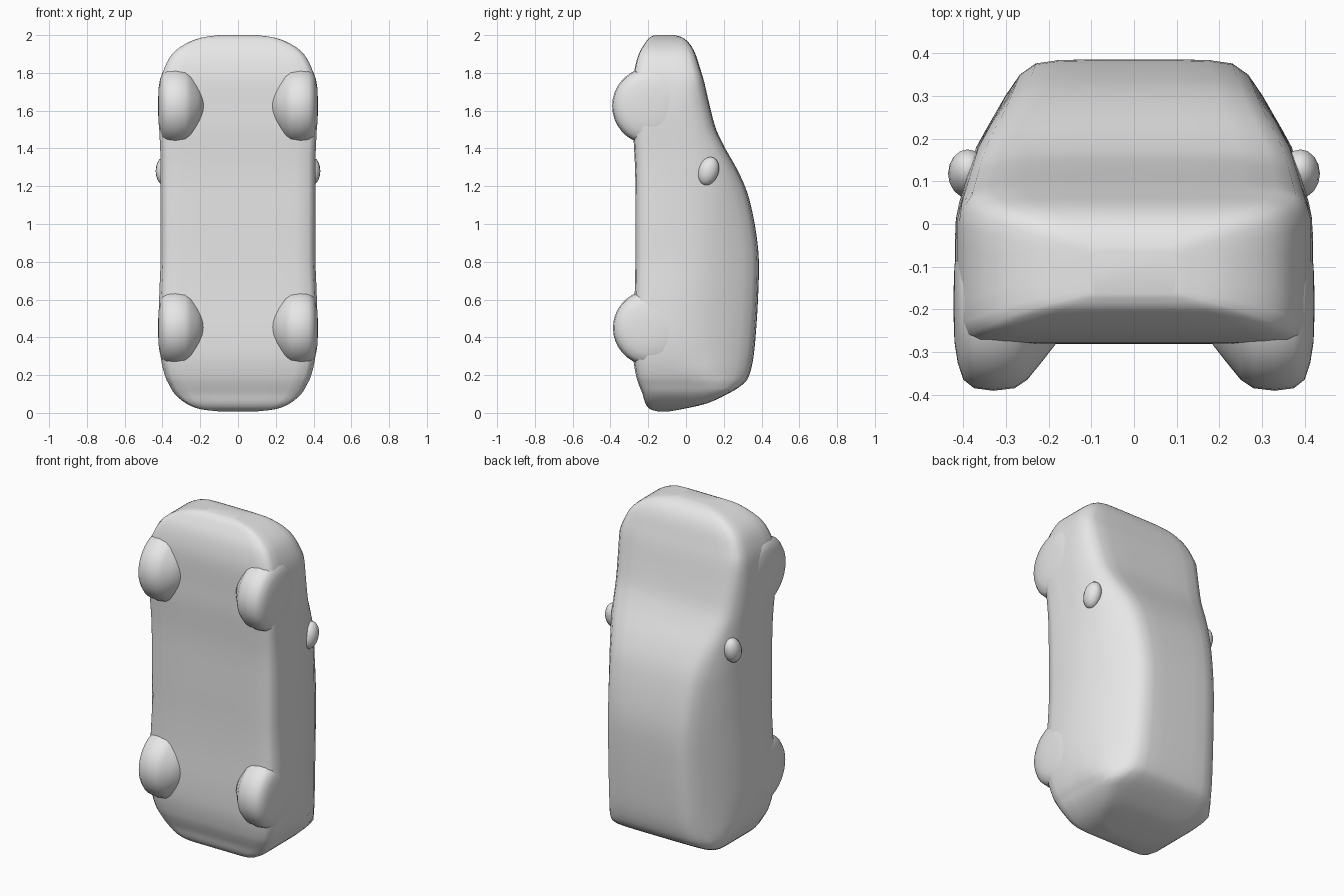
import bpy, bmesh, math
from mathutils import Vector

cube = bpy.data.objects.get("Cube")
if cube:
    bpy.data.objects.remove(cube, do_unlink=True)

# Single plain grey material
grey = bpy.data.materials.new("plain grey")
grey.use_nodes = True
grey.diffuse_color = (0.8, 0.8, 0.8, 1)
grey.node_tree.nodes["Principled BSDF"].inputs["Base Color"].default_value = (0.8, 0.8, 0.8, 1)


def finish(name, bm):
    bmesh.ops.recalc_face_normals(bm, faces=bm.faces)
    for f in bm.faces:
        f.smooth = True
    me = bpy.data.meshes.new(name)
    bm.to_mesh(me)
    bm.free()
    me.materials.append(grey)
    ob = bpy.data.objects.new(name, me)
    bpy.context.scene.collection.objects.link(ob)
    return ob


def loft(bm, rings, caps=True):
    """Skin a list of closed rings of points."""
    vs = [[bm.verts.new(p) for p in ring] for ring in rings]
    n = len(vs[0])
    for a, b in zip(vs, vs[1:]):
        for i in range(n):
            j = (i + 1) % n
            bm.faces.new((a[i], a[j], b[j], b[i]))
    if caps:
        bm.faces.new(vs[0])
        bm.faces.new(vs[-1])


def catmull(rows, steps):
    """Smooth a list of value tuples with a Catmull-Rom spline."""
    out = []
    for i in range(len(rows) - 1):
        p = [Vector(rows[max(0, min(len(rows) - 1, i + k))]) for k in (-1, 0, 1, 2)]
        for s in range(steps):
            t = s / steps
            out.append(0.5 * (2 * p[1] + (p[2] - p[0]) * t
                              + (2 * p[0] - 5 * p[1] + 4 * p[2] - p[3]) * t ** 2
                              + (3 * p[1] - p[0] - 3 * p[2] + p[3]) * t ** 3))
    return out + [Vector(rows[-1])]


# Width limit of the cabin sides, narrowing towards the roof
TAPER = [(-1, 0.43), (0.0, 0.42), (0.05, 0.41), (0.18, 0.37), (0.28, 0.315), (0.35, 0.285), (0.4, 0.265)]


def taper(y):
    for (y0, w0), (y1, w1) in zip(TAPER, TAPER[1:]):
        if y <= y1:
            return w0 + (w1 - w0) * (y - y0) / (y1 - y0)
    return TAPER[-1][1]


# Half cross-section: width fraction, height fraction from belly to roof
SECTION = [(0, 0), (0.4, 0), (0.75, 0.0), (0.91, 0.012), (0.97, 0.045), (1, 0.13), (1, 0.3), (1, 0.45),
           (1, 0.6), (1, 0.75), (0.985, 0.87), (0.94, 0.945), (0.84, 0.985), (0.65, 0.997), (0.35, 1.0), (0, 1.0)]

# Body stations along the length: z, belly y, top y, half width
STATIONS = [(0.008, -0.15, -0.09, 0.10), (0.02, -0.19, -0.02, 0.20), (0.05, -0.215, 0.11, 0.275),
            (0.10, -0.23, 0.22, 0.335), (0.15, -0.25, 0.30, 0.365), (0.20, -0.265, 0.335, 0.388),
            (0.30, -0.28, 0.358, 0.41), (0.45, -0.28, 0.372, 0.42), (0.62, -0.272, 0.382, 0.417),
            (0.80, -0.268, 0.386, 0.41), (0.95, -0.268, 0.372, 0.41), (1.10, -0.268, 0.343, 0.41),
            (1.20, -0.268, 0.312, 0.41), (1.30, -0.27, 0.265, 0.41), (1.40, -0.275, 0.208, 0.412),
            (1.50, -0.28, 0.16, 0.417), (1.62, -0.28, 0.127, 0.42), (1.75, -0.28, 0.097, 0.41),
            (1.83, -0.27, 0.073, 0.388), (1.90, -0.25, 0.05, 0.348), (1.95, -0.222, 0.023, 0.285),
            (1.985, -0.195, -0.015, 0.20), (2.0, -0.165, -0.06, 0.10)]

# Car body, standing on its tail
rings = []
for z, yb, yt, w in [tuple(v) for v in catmull(STATIONS, 3)]:
    half = []
    for fx, fy in SECTION:
        y = yb + (yt - yb) * fy
        half.append((fx * min(w, taper(y)), y))
    ring = half + [(-x, y) for x, y in half[-2:0:-1]]
    rings.append([(x, y, z) for x, y in ring])
bm = bmesh.new()
loft(bm, rings)
finish("car_body", bm)

# Wheels: rounded tyre profile (x, radius) turned about the axle
TYRE = [(0.18, 0.09), (0.215, 0.135), (0.25, 0.178), (0.28, 0.198), (0.33, 0.204), (0.375, 0.198),
        (0.40, 0.178), (0.413, 0.14), (0.421, 0.09), (0.423, 0.03)]


def wheel(name, side, z, scale):
    bm = bmesh.new()
    n = 36
    loft(bm, [[(side * x, -0.187 + r * scale * math.cos(math.tau * k / n),
                z + r * scale * math.sin(math.tau * k / n)) for k in range(n)] for x, r in TYRE])
    finish(name, bm)


# Wing mirrors: flattened rounded pods
def wing_mirror(name, side):
    bm = bmesh.new()
    bmesh.ops.create_uvsphere(bm, u_segments=16, v_segments=10, radius=1)
    for v in bm.verts:
        x, y, z = v.co
        v.co = (side * (0.39 + 0.046 * x), 0.118 + 0.056 * y + 0.012 * z, 1.28 + 0.075 * z)
    finish(name, bm)


for side, label in ((1, "left"), (-1, "right")):
    wheel("front_wheel_" + label, side, 1.625, 1.0)
    wheel("rear_wheel_" + label, side, 0.45, 0.98)
    wing_mirror("wing_mirror_" + label, side)
